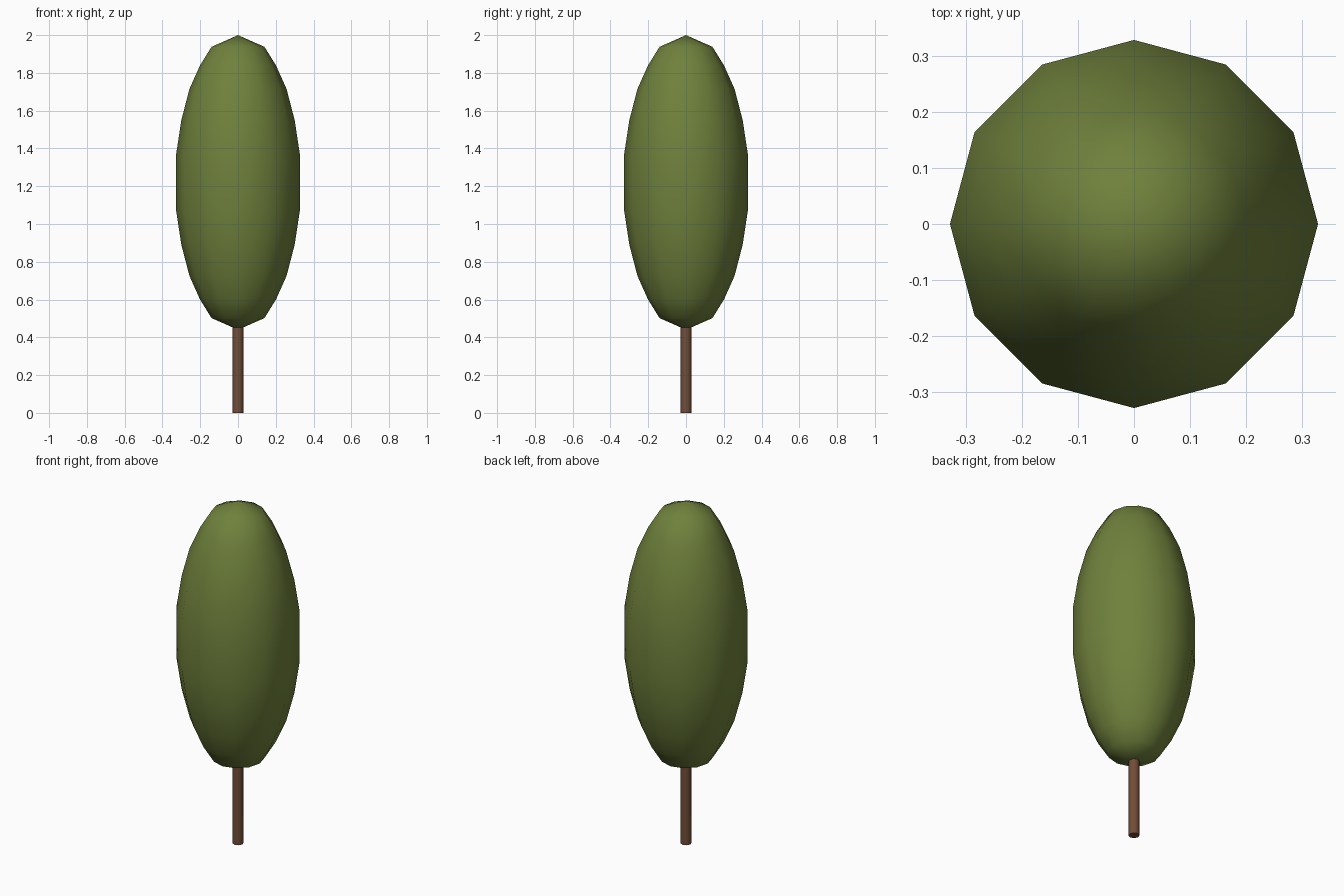
import bpy, bmesh, math

if "Cube" in bpy.data.objects:
    bpy.data.objects.remove(bpy.data.objects["Cube"])


def material(name, rgb):
    mat = bpy.data.materials.new(name)
    mat.diffuse_color = (*rgb, 1)
    mat.use_nodes = True
    mat.node_tree.nodes["Principled BSDF"].inputs["Base Color"].default_value = mat.diffuse_color
    return mat


def lathe(name, profile, sides, mat):
    """Revolve (radius, z) points around z; zero radius makes a pole."""
    bm = bmesh.new()
    rings = []
    for r, z in profile:
        count = sides if r > 0 else 1
        rings.append([bm.verts.new((r * math.cos(2 * math.pi * i / sides),
                                    r * math.sin(2 * math.pi * i / sides), z))
                      for i in range(count)])
    for a, b in zip(rings, rings[1:]):
        for i in range(sides):
            j = (i + 1) % sides
            quad = [a[i % len(a)], a[j % len(a)], b[j % len(b)], b[i % len(b)]]
            bm.faces.new(list(dict.fromkeys(quad)))
    bmesh.ops.recalc_face_normals(bm, faces=bm.faces)
    mesh = bpy.data.meshes.new(name)
    bm.to_mesh(mesh)
    bm.free()
    mesh.materials.append(mat)
    obj = bpy.data.objects.new(name, mesh)
    bpy.context.collection.objects.link(obj)
    bpy.ops.object.select_all(action='DESELECT')
    obj.select_set(True)
    bpy.context.view_layer.objects.active = obj
    bpy.ops.object.shade_smooth_by_angle(angle=math.radians(50))
    return obj


# Trunk: thin post running up into the foliage
lathe("trunk", [(0, 0), (0.029, 0), (0.029, 0.55), (0, 0.55)], 8,
      material("bark", (0.17, 0.075, 0.04)))

# Foliage: tall 12-sided ellipsoid, mirrored about its middle
MID = 1.22
upper = [(0, 0.78), (0.14, 0.718), (0.201, 0.62), (0.257, 0.495),
         (0.30, 0.33), (0.328, 0.146)]
profile = [(r, MID - h) for r, h in upper] + [(r, MID + h) for r, h in reversed(upper)]
lathe("foliage", profile, 12, material("leaves", (0.16, 0.22, 0.045)))
